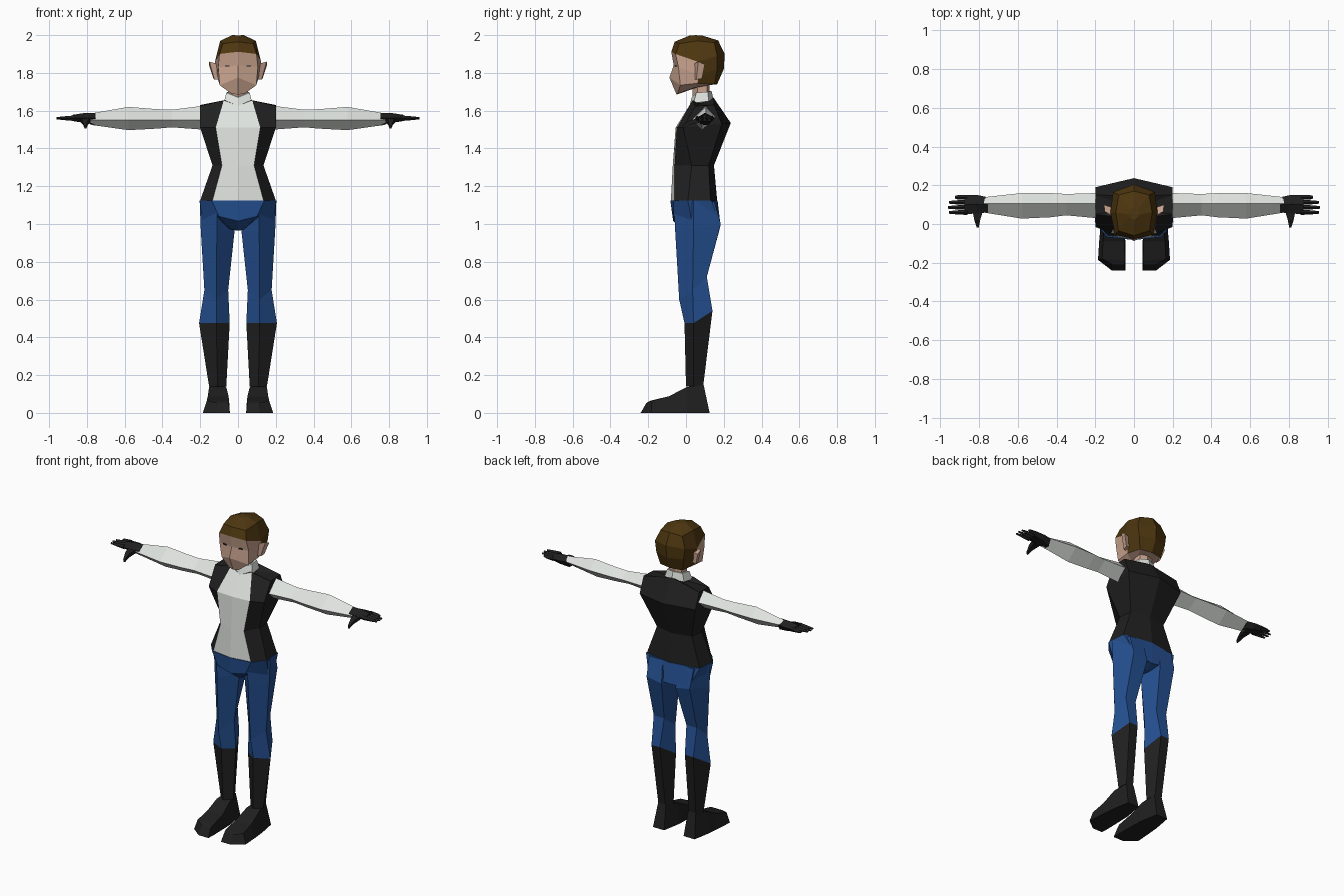
import bpy, bmesh, math
from mathutils import Vector


def material(name, rgb):
    m = bpy.data.materials.new(name)
    m.diffuse_color = (*rgb, 1)
    return m


SKIN = material("skin", (0.60, 0.38, 0.28))
HAIR = material("brown hair", (0.075, 0.037, 0.005))
WHITE = material("white cloth", (0.74, 0.77, 0.74))
BLACK = material("black leather", (0.014, 0.014, 0.014))
BLUE = material("blue denim", (0.018, 0.080, 0.285))


def loft(name, rings, mats, rule=lambda r, s: 0):
    """Skin closed rings of points; rule(ring, segment) picks the material."""
    bm = bmesh.new()
    vs = [[bm.verts.new(p) for p in ring] for ring in rings]
    n = len(vs[0])
    for r in range(len(vs) - 1):
        for s in range(n):
            t = (s + 1) % n
            f = bm.faces.new((vs[r][s], vs[r][t], vs[r + 1][t], vs[r + 1][s]))
            f.material_index = rule(r, s)
    for r, end in ((0, vs[0]), (len(vs) - 2, vs[-1])):
        # fan caps keep the ends faceted
        c = bm.verts.new(sum((v.co for v in end), Vector()) / n)
        for s in range(n):
            f = bm.faces.new((end[s], end[(s + 1) % n], c))
            f.material_index = rule(r, n // 2)
    bmesh.ops.recalc_face_normals(bm, faces=bm.faces)
    me = bpy.data.meshes.new(name)
    bm.to_mesh(me)
    bm.free()
    for m in mats:
        me.materials.append(m)
    ob = bpy.data.objects.new(name, me)
    bpy.context.collection.objects.link(ob)
    return ob


def sym(half):
    """Complete a half ring, listed from front centre to back centre."""
    return half + [(-x, y, z) for x, y, z in half[-2:0:-1]]


def pair(name, rings, mats, rule=lambda r, s: 0):
    for side, k in (("left", 1), ("right", -1)):
        loft(f"{side}_{name}", [[(k * x, y, z) for x, y, z in ring] for ring in rings], mats, rule)


# Torso: white shirt front between black vest panels
torso = [
    [(0, -.08, 1.125), (.135, -.06, 1.125), (.2, .01, 1.125), (.19, .13, 1.125), (0, .165, 1.125)],
    [(0, -.07, 1.31), (.085, -.06, 1.31), (.135, .03, 1.31), (.125, .12, 1.31), (0, .148, 1.31)],
    [(0, -.055, 1.51), (.118, -.048, 1.51), (.2, -.015, 1.51), (.2, .19, 1.53), (0, .237, 1.535)],
    [(0, .02, 1.625), (.075, .035, 1.655), (.2, .05, 1.625), (.2, .15, 1.63), (0, .145, 1.67)],
]
loft("torso", [sym(r) for r in torso], [WHITE, BLACK], lambda r, s: 0 if s in (0, 7) else 1)

# Collar and neck
loft("collar", [sym(r) for r in (
    [(0, .015, 1.61), (.075, .04, 1.64), (.07, .12, 1.65), (0, .145, 1.66)],
    [(0, .03, 1.67), (.062, .055, 1.695), (.055, .115, 1.70), (0, .135, 1.705)])], [WHITE])
loft("neck", [sym([(0, .035, z), (.05, .06, z), (.045, .11, z), (0, .125, z)]) for z in (1.65, 1.76)], [SKIN])

# Head: face below, hair above and behind
head = [
    [(0, -.05, 1.685), (.035, -.045, 1.69), (.06, .04, 1.72), (.05, .1, 1.735), (0, .12, 1.735)],
    [(0, -.088, 1.775), (.097, -.03, 1.735), (.1, .06, 1.745), (.08, .15, 1.74), (0, .165, 1.74)],
    [(0, -.065, 1.84), (.105, -.04, 1.83), (.113, .07, 1.79), (.098, .165, 1.82), (0, .2, 1.82)],
    [(0, -.078, 1.912), (.098, -.055, 1.9), (.122, .06, 1.86), (.108, .165, 1.89), (0, .205, 1.9)],
    [(0, -.06, 1.965), (.08, -.035, 1.955), (.094, .06, 1.97), (.078, .15, 1.96), (0, .17, 1.972)],
    [(0, .02, 1.998), (.02, .035, 1.998), (.03, .05, 2.0), (.02, .075, 1.998), (0, .085, 1.998)],
]
loft("head", [sym(r) for r in head], [SKIN, HAIR],
     lambda r, s: 1 if r >= 3 or (r >= 1 and s in (3, 4)) or (r >= 1 and s in (2, 5)) else 0)

# Ears
pair("ear", [
    [(.1, .035, 1.845), (.1, .08, 1.84), (.1, .085, 1.775), (.1, .045, 1.765)],
    [(.152, .065, 1.86), (.155, .1, 1.845), (.13, .085, 1.77), (.125, .055, 1.765)]], [SKIN])

# Eyes: thin dark plates on the face
pair("eye", [
    [(x0, y - .004, 1.84), (x0, y + .004, 1.84), (x0, y + .004, 1.833), (x0, y - .004, 1.833)]
    for x0, y in ((.045, -.056), (.068, -.051))], [BLACK])

# Sleeves: four-sided tapering arms (top, front, bottom, back)
arm = [(.19, 1.625, .03, 1.5, .16), (.35, 1.605, .045, 1.512, .155), (.43, 1.608, .035, 1.505, .16),
       (.58, 1.62, .028, 1.497, .16), (.78, 1.585, .06, 1.525, .138)]
pair("sleeve", [[(x, .105, zt), (x, yf, 1.55), (x, .085, zb), (x, yb, 1.565)]
                for x, zt, yf, zb, yb in arm], [WHITE])

# Gloves: palm, four fingers and a thumb
palm = [(.755, 1.588, .06, 1.525, .138), (.81, 1.588, .055, 1.535, .15), (.875, 1.578, .05, 1.545, .15)]
pair("palm", [[(x, (yf + yb) / 2, zt), (x, yf, 1.56), (x, yf + .02, zb), (x, yb - .02, zb), (x, yb, 1.565)]
              for x, zt, yf, zb, yb in palm], [BLACK])
for i, (y, tip) in enumerate(((.06, .955), (.086, .96), (.112, .955), (.138, .925))):
    pair(f"finger_{i + 1}", [[(x, y - w, 1.56), (x, y, 1.56 - h), (x, y + w, 1.56), (x, y, 1.56 + h)]
                             for x, w, h in ((.86, .013, .015), (.91, .011, .011), (tip, .007, .006))], [BLACK])
pair("thumb", [
    [(.78, .07, 1.56), (.835, .07, 1.56), (.83, .07, 1.535), (.785, .07, 1.535)],
    [(.795, .02, 1.55), (.825, .02, 1.55), (.82, .02, 1.525), (.795, .02, 1.525)],
    [(.802, -.018, 1.52), (.813, -.018, 1.52), (.812, -.015, 1.505), (.803, -.015, 1.505)]], [BLACK])

# Pelvis
pelvis = [
    [(0, -.083, 1.125), (.14, -.067, 1.125), (.203, .01, 1.125), (.193, .135, 1.125), (0, .167, 1.125)],
    [(0, -.068, 1.015), (.1, -.066, 1.04), (.19, .03, 1.02), (.14, .182, 1.0), (0, .165, .985)],
    [(0, .0, .965), (.025, .005, .968), (.03, .04, .968), (.025, .1, .968), (0, .11, .965)],
]
loft("pelvis", [sym(r) for r in pelvis], [BLUE])

# Legs: front, outer, two back and inner edges; trousers above, boots below
leg = [
    [(.11, -.065, 1.115), (.203, .04, 1.124), (.16, .15, 1.12), (.06, .155, 1.12), (.025, .04, 1.1)],
    [(.112, -.057, .96), (.197, .04, .97), (.155, .184, 1.0), (.05, .18, .98), (.018, .04, .965)],
    [(.115, -.036, .6), (.178, .035, .65), (.155, .11, .72), (.08, .11, .72), (.052, .035, .65)],
    [(.115, -.008, .475), (.206, .04, .475), (.15, .14, .54), (.09, .14, .54), (.044, .04, .475)],
    [(.108, 0, .14), (.153, .04, .14), (.135, .092, .15), (.085, .092, .15), (.062, .04, .14)],
]
pair("leg", leg, [BLUE, BLACK], lambda r, s: 1 if r >= 3 else 0)

# Feet
pair("foot", [
    [(.07, .125, 0), (.15, .125, 0), (.135, .092, .155), (.08, .092, .155)],
    [(.048, 0, 0), (.172, 0, 0), (.153, 0, .135), (.062, 0, .135)],
    [(.045, -.09, 0), (.18, -.09, 0), (.16, -.09, .088), (.05, -.09, .088)],
    [(.043, -.185, 0), (.186, -.185, 0), (.165, -.18, .064), (.047, -.19, .064)],
    [(.045, -.24, 0), (.115, -.24, 0), (.11, -.21, .052), (.05, -.21, .052)]], [BLACK])
